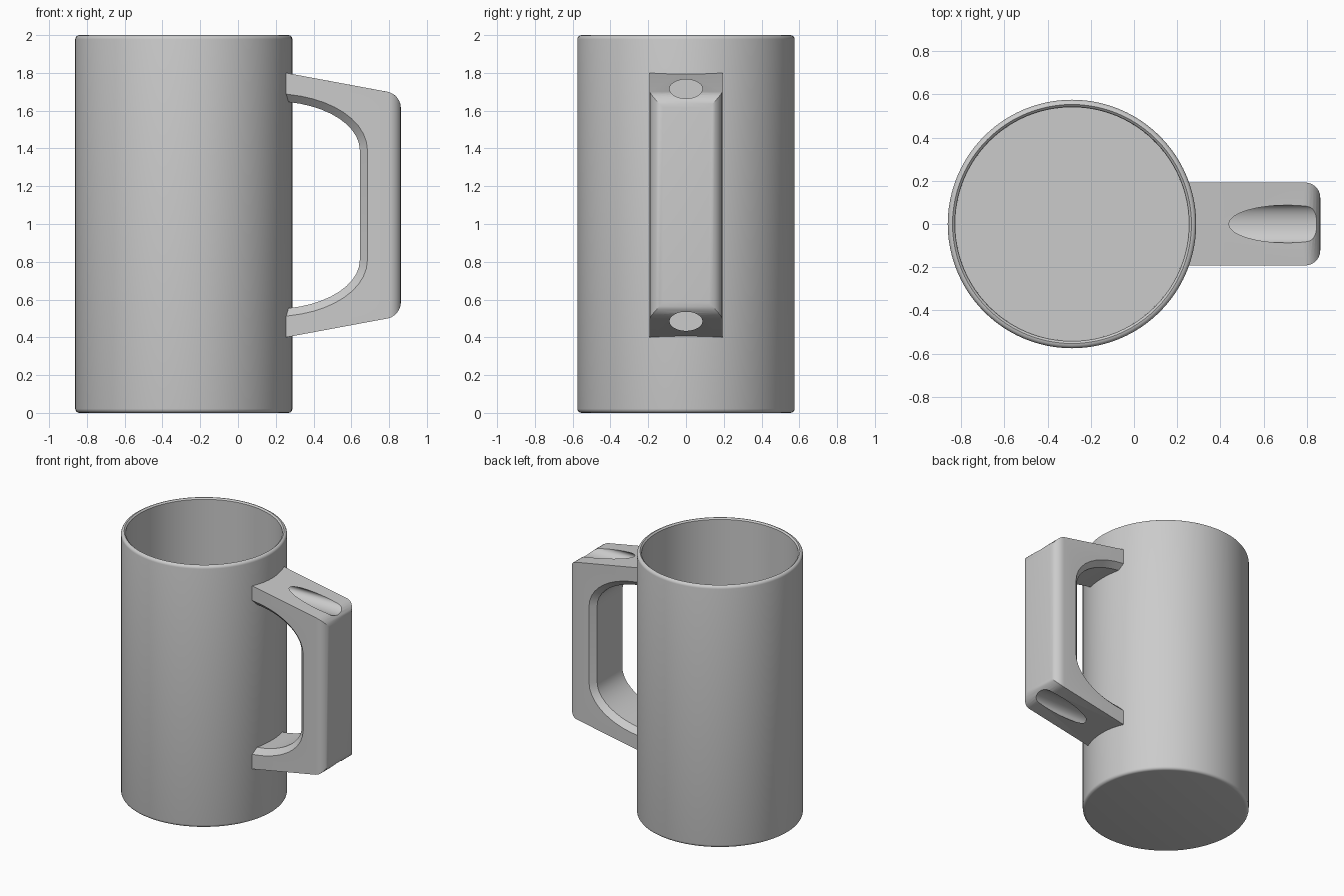
import bpy, bmesh, math
from mathutils import Matrix

if "Cube" in bpy.data.objects:
    bpy.data.objects.remove(bpy.data.objects["Cube"], do_unlink=True)

CUP_X, RADIUS, MID_Z = -0.287, 0.575, 1.1

grey = bpy.data.materials.new("plain grey")
grey.use_nodes = True
grey.diffuse_color = (0.6, 0.6, 0.6, 1)
grey.node_tree.nodes["Principled BSDF"].inputs["Base Color"].default_value = (0.6, 0.6, 0.6, 1)


def make_object(name, bm):
    bmesh.ops.recalc_face_normals(bm, faces=bm.faces)
    mesh = bpy.data.meshes.new(name)
    bm.to_mesh(mesh)
    bm.free()
    mesh.materials.append(grey)
    obj = bpy.data.objects.new(name, mesh)
    bpy.context.collection.objects.link(obj)
    return obj


def activate(obj):
    bpy.ops.object.select_all(action='DESELECT')
    obj.select_set(True)
    bpy.context.view_layer.objects.active = obj


def cut(obj, cutter):
    mod = obj.modifiers.new("cut", 'BOOLEAN')
    mod.operation, mod.solver, mod.object = 'DIFFERENCE', 'EXACT', cutter
    activate(obj)
    bpy.ops.object.modifier_apply(modifier=mod.name)
    bpy.data.objects.remove(cutter, do_unlink=True)


def cylinder(name, radius, depth, matrix):
    bm = bmesh.new()
    bmesh.ops.create_cone(bm, cap_ends=True, segments=96, radius1=radius,
                          radius2=radius, depth=depth, matrix=matrix)
    return make_object(name, bm)


# Cup: a wall profile turned around the vertical axis
def corner(cx, cz, r, start):
    return [(cx + r * math.cos(math.radians(start + a)),
             cz + r * math.sin(math.radians(start + a))) for a in (0, 22.5, 45, 67.5, 90)]


profile = [(0, 0)] + corner(RADIUS - 0.022, 0.022, 0.022, -90)
profile += corner(RADIUS - 0.022, 1.978, 0.022, 0)
profile += [(0.542, 1.99), (0.54, 0.05), (0, 0.05)]
bm = bmesh.new()
verts = [bm.verts.new((r, 0, z)) for r, z in profile]
edges = [bm.edges.new(pair) for pair in zip(verts, verts[1:])]
bmesh.ops.spin(bm, geom=verts + edges, axis=(0, 0, 1), cent=(0, 0, 0),
               angle=math.tau, steps=96, use_duplicate=False)
bmesh.ops.remove_doubles(bm, verts=bm.verts, dist=0.0005)
bmesh.ops.translate(bm, verts=bm.verts, vec=(CUP_X, 0, 0))
cup = make_object("cup", bm)

# Handle: side outline, mirrored top to bottom, then extruded across
outer = [(0.2, 1.81), (0.862, 1.687)]
arch = [(0.645 - 0.46 * (1 - math.cos(t)), 1.39 + 0.26 * math.sin(t))
        for t in [math.radians(a) for a in range(80, -1, -8)]]
arch = [(0.2, 1.655)] + arch
flip = lambda pts: [(x, 2 * MID_Z - z) for x, z in reversed(pts)]
outline = list(reversed(outer)) + arch + flip(arch) + flip(list(reversed(outer)))
bm = bmesh.new()
face = bm.faces.new([bm.verts.new((x, -0.192, z)) for x, z in outline])
moved = bmesh.ops.extrude_face_region(bm, geom=[face])["geom"]
bmesh.ops.translate(bm, vec=(0, 0.384, 0),
                    verts=[v for v in moved if isinstance(v, bmesh.types.BMVert)])


# Soft edges: grip end first, then the finger opening
def inside(v):
    return v.co.x < 0.66 and abs(v.co.z - MID_Z) < 0.56


opening = [e for e in bm.edges if all(inside(v) for v in e.verts)
           and abs(e.verts[0].co.y - e.verts[1].co.y) < 0.01
           and not (e.verts[0].co.x < 0.21 and e.verts[1].co.x < 0.21)]
bmesh.ops.bevel(bm, geom=opening, offset=0.04, offset_type='OFFSET', segments=1,
                profile=0.5, affect='EDGES')
grip = [e for e in bm.edges if all(v.co.x > 0.8 for v in e.verts)]
bmesh.ops.bevel(bm, geom=grip, offset=0.07, offset_type='OFFSET', segments=6,
                profile=0.5, affect='EDGES')
handle = make_object("handle", bm)

# Trim the handle to the cup wall
cut(handle, cylinder("wall_cutter", RADIUS - 0.012, 3, Matrix.Translation((CUP_X, 0, 1))))

# Thumb scoops above and below: oval grooves running along the handle
for side in (1, -1):
    place = (Matrix.Translation((0.75, 0, MID_Z + side * 0.615))
             @ Matrix.Diagonal((1, 1, 0.58, 1)) @ Matrix.Rotation(math.pi / 2, 4, 'Y'))
    cut(handle, cylinder("scoop_cutter", 0.087, 0.76, place))

for obj in (cup, handle):
    activate(obj)
    bpy.ops.object.shade_smooth_by_angle(angle=math.radians(30))
